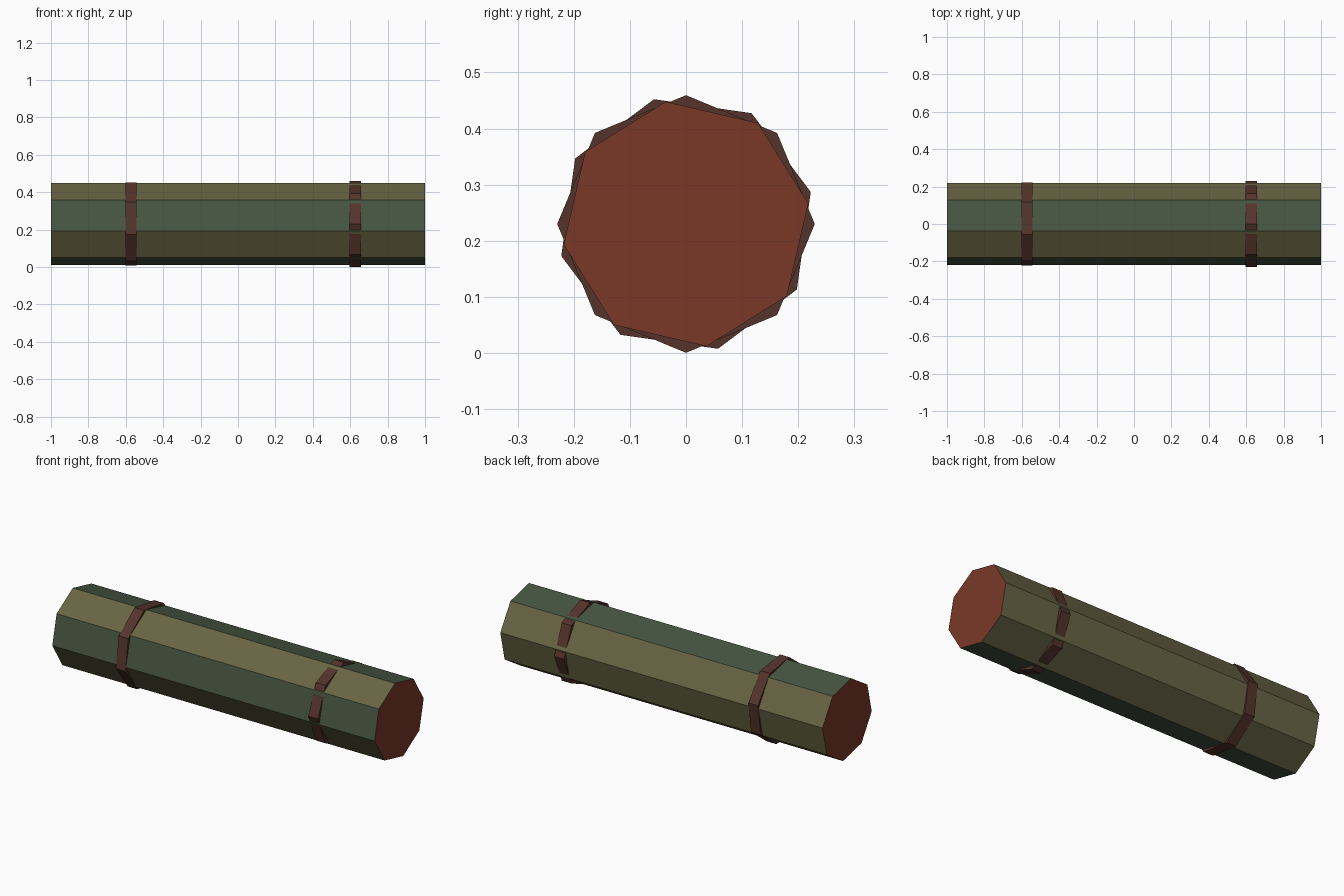
import bpy
import bmesh
from math import radians, sin, cos, atan2, pi

cube = bpy.data.objects.get("Cube")
if cube:
    bpy.data.objects.remove(cube)

CENTRE_Z = 0.23


def material(name, rgb):
    """Flat colour given as 0-255 sRGB, stored as linear."""
    linear = [((c / 255 + 0.055) / 1.055) ** 2.4 for c in rgb]
    mat = bpy.data.materials.new(name)
    mat.use_nodes = True
    mat.diffuse_color = (*linear, 1)
    bsdf = mat.node_tree.nodes["Principled BSDF"]
    bsdf.inputs["Base Color"].default_value = (*linear, 1)
    bsdf.inputs["Roughness"].default_value = 0.9
    return mat


olive = material("olive", (104, 100, 68))
green = material("dark_green", (72, 86, 66))
rust = material("rust_red", (122, 57, 39))
brown = material("strap_brown", (84, 52, 42))


def octagon_bar(name, x0, x1, radius, turn, mats):
    """Eight-sided prism along x; turn is the angle of its first corner."""
    bm = bmesh.new()
    rings = []
    for x in (x0, x1):
        angles = [radians(turn + 45 * i) for i in range(8)]
        rings.append([bm.verts.new((x, radius * cos(a), CENTRE_Z + radius * sin(a)))
                      for a in angles])
    for i in range(8):
        j = (i + 1) % 8
        bm.faces.new((rings[0][i], rings[0][j], rings[1][j], rings[1][i]))
    for ring in rings:
        bm.faces.new(ring)
    bmesh.ops.recalc_face_normals(bm, faces=bm.faces)
    mesh = bpy.data.meshes.new(name)
    bm.to_mesh(mesh)
    bm.free()
    for mat in mats:
        mesh.materials.append(mat)
    obj = bpy.data.objects.new(name, mesh)
    bpy.context.collection.objects.link(obj)
    return obj


# Rolled body: olive sides, green panels on top, front and bottom, rust ends
TURN = 9.5
GREEN_SIDES = (1, 3, 5)
body = octagon_bar("roll_body", -1, 1, 0.221, TURN, (olive, green, rust))
for face in body.data.polygons:
    n = face.normal
    if abs(n.x) > 0.5:
        face.material_index = 2
    else:
        angle = (atan2(n.z, n.y) - radians(TURN)) % (2 * pi)
        face.material_index = int(int(angle / (pi / 4)) in GREEN_SIDES)

# Straps around the roll, each turned a little differently
octagon_bar("left_strap", 0.597, 0.657, 0.2295, 0, (brown,))
octagon_bar("right_strap", -0.602, -0.543, 0.2295, 14.4, (brown,))
